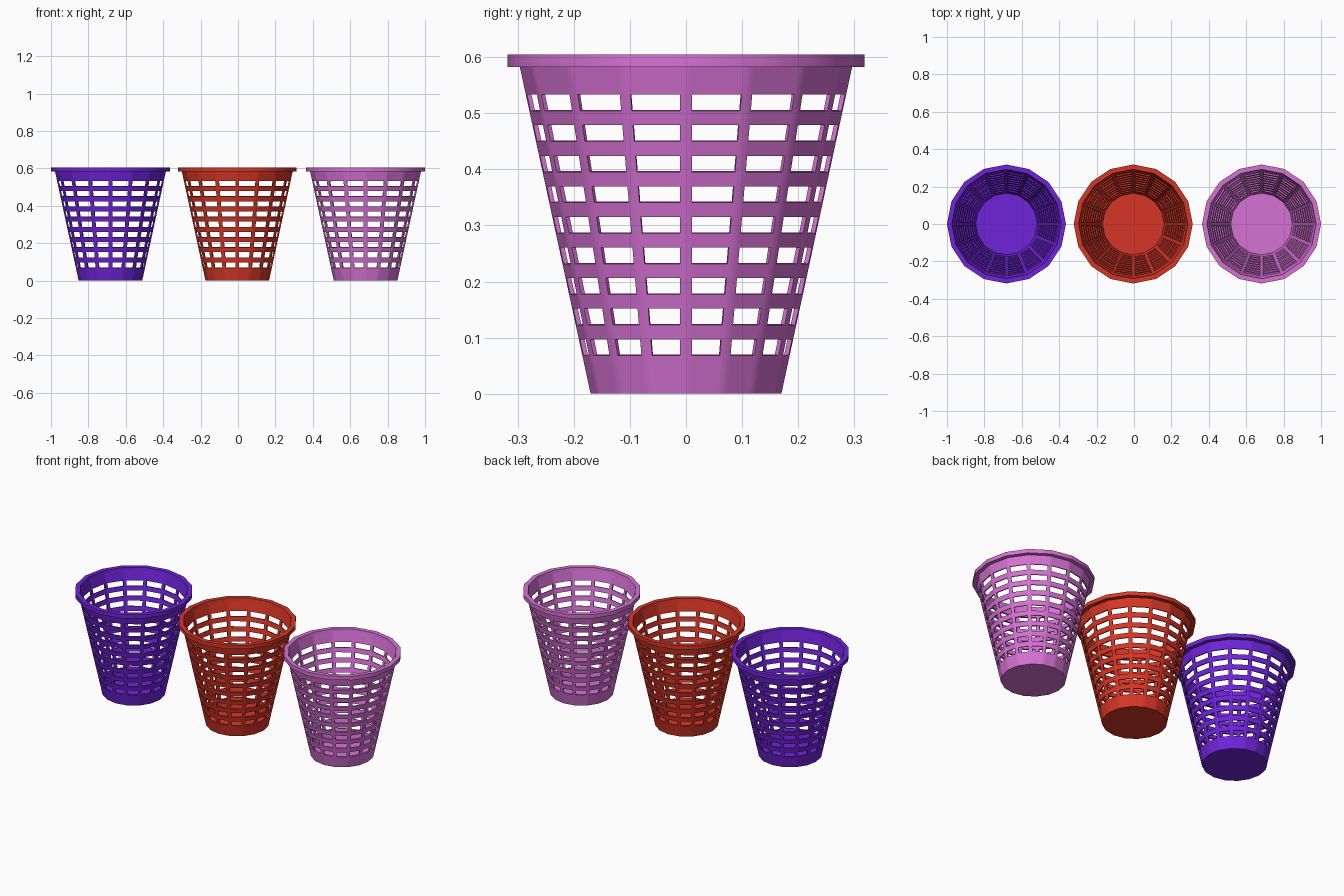
import bpy, bmesh, math

if "Cube" in bpy.data.objects:
    bpy.data.objects.remove(bpy.data.objects["Cube"])

SIDES = 16
RIM_R, RIM_Z0, RIM_Z1 = 0.318, 0.582, 0.605
BASE_R, TOP_R = 0.17, 0.301      # outer wall radius at z=0 and at the rim top
RIB = 0.0105                     # half width of a vertical rib
ROWS, ROW_Z, PITCH, HOLE_H = 9, 0.068, 0.0545, 0.029


def material(name, rgb):
    m = bpy.data.materials.new(name)
    lin = [((c / 255 + 0.055) / 1.055) ** 2.4 for c in rgb]
    m.diffuse_color = (*lin, 1)
    m.use_nodes = True
    m.node_tree.nodes["Principled BSDF"].inputs["Base Color"].default_value = m.diffuse_color
    return m


def finish(bm, name, mat, x, thickness=0):
    bmesh.ops.recalc_face_normals(bm, faces=bm.faces[:])
    me = bpy.data.meshes.new(name)
    bm.to_mesh(me)
    bm.free()
    me.materials.append(mat)
    ob = bpy.data.objects.new(name, me)
    ob.location.x = x
    bpy.context.collection.objects.link(ob)
    bpy.ops.object.select_all(action='DESELECT')
    ob.select_set(True)
    bpy.context.view_layer.objects.active = ob
    if thickness:
        s = ob.modifiers.new("thickness", 'SOLIDIFY')
        s.thickness = thickness
        s.offset = -1
        bpy.ops.object.modifier_apply(modifier=s.name)
    bpy.ops.object.shade_smooth_by_angle(angle=math.radians(30))


def corner(r, i):
    a = 2 * math.pi * i / SIDES
    return r * math.cos(a), r * math.sin(a)


# Tapered wall with rows of openings, closed by a floor
def basket_body(name, mat, x):
    bm = bmesh.new()
    levels = [0]
    for k in range(ROWS):
        z = ROW_Z + k * PITCH
        levels += [z, z + HOLE_H]
    levels.append(RIM_Z1 - 0.003)
    rings = []
    for z in levels:
        r = BASE_R + (TOP_R - BASE_R) * z / RIM_Z1
        t = RIB / (2 * r * math.sin(math.pi / SIDES))
        ring = []
        for i in range(SIDES):
            (ax, ay), (bx, by) = corner(r, i), corner(r, i + 1)
            for f in (0, t, 1 - t):
                ring.append(bm.verts.new((ax + (bx - ax) * f, ay + (by - ay) * f, z)))
        rings.append(ring)
    n = SIDES * 3
    for j in range(len(levels) - 1):
        for i in range(n):
            if j % 2 == 1 and i % 3 == 1:
                continue          # opening
            k = (i + 1) % n
            bm.faces.new((rings[j][i], rings[j][k], rings[j + 1][k], rings[j + 1][i]))
    bm.faces.new(rings[0][::-1])
    finish(bm, name, mat, x, 0.008)


# Flat band around the mouth
def basket_rim(name, mat, x):
    bm = bmesh.new()
    profile = [(0.288, RIM_Z0), (RIM_R, RIM_Z0), (RIM_R, RIM_Z1), (0.292, RIM_Z1)]
    rings = [[bm.verts.new((*corner(r, i), z)) for i in range(SIDES)] for r, z in profile]
    for j in range(4):
        a, b = rings[j], rings[(j + 1) % 4]
        for i in range(SIDES):
            k = (i + 1) % SIDES
            bm.faces.new((a[i], a[k], b[k], b[i]))
    finish(bm, name, mat, x)


for label, rgb, x in (("purple", (110, 36, 216), -0.682),
                      ("red", (214, 54, 38), -0.004),
                      ("pink", (214, 114, 212), 0.682)):
    mat = material(label + " plastic", rgb)
    basket_body(label + "_basket_body", mat, x)
    basket_rim(label + "_basket_rim", mat, x)
